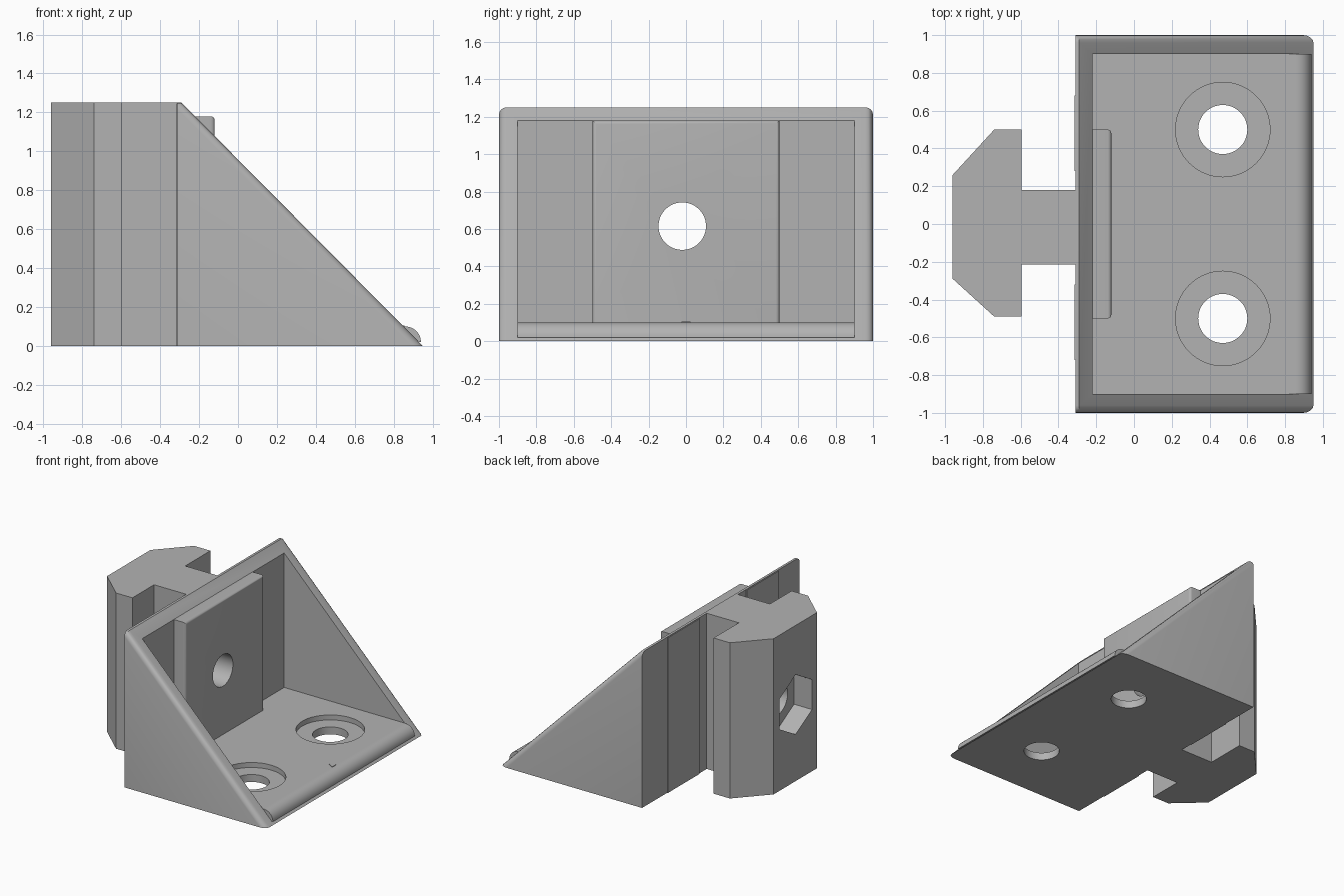
import bpy, bmesh, math
from mathutils import Vector

if "Cube" in bpy.data.objects:
    bpy.data.objects.remove(bpy.data.objects["Cube"])

grey = bpy.data.materials.new("plain grey")
grey.diffuse_color = (0.45, 0.45, 0.45, 1)
grey.use_nodes = True
grey.node_tree.nodes["Principled BSDF"].inputs["Base Color"].default_value = grey.diffuse_color


def prism(name, pts, axis, lo, hi, bevel=None, width=0.03):
    """Extrude a 2D profile along an axis; bevel edges picked by a rule."""
    place = {"x": lambda a, b, t: (t, a, b),
             "y": lambda a, b, t: (a, t, b),
             "z": lambda a, b, t: (a, b, t)}[axis]
    bm = bmesh.new()
    low = [bm.verts.new(place(a, b, lo)) for a, b in pts]
    high = [bm.verts.new(place(a, b, hi)) for a, b in pts]
    bm.faces.new(low)
    bm.faces.new(high)
    n = len(pts)
    for i in range(n):
        j = (i + 1) % n
        bm.faces.new((low[i], low[j], high[j], high[i]))
    bmesh.ops.recalc_face_normals(bm, faces=bm.faces)
    if bevel:
        edges = [e for e in bm.edges if bevel(e.verts[0].co, e.verts[1].co)]
        bmesh.ops.bevel(bm, geom=edges, offset=width, segments=4,
                        profile=0.5, affect='EDGES')
    me = bpy.data.meshes.new(name)
    bm.to_mesh(me)
    bm.free()
    me.materials.append(grey)
    ob = bpy.data.objects.new(name, me)
    bpy.context.collection.objects.link(ob)
    return ob


def ring(cx, cy, r, n, start=0.0):
    return [(cx + r * math.cos(start + 2 * math.pi * i / n),
             cy + r * math.sin(start + 2 * math.pi * i / n)) for i in range(n)]


def rect(a0, a1, b0, b1):
    return [(a0, b0), (a1, b0), (a1, b1), (a0, b1)]


def combine(target, tool, operation):
    bpy.context.view_layer.objects.active = target
    m = target.modifiers.new("bool", 'BOOLEAN')
    m.operation, m.solver, m.object = operation, 'EXACT', tool
    bpy.ops.object.modifier_apply(modifier=m.name)
    bpy.data.objects.remove(tool)


# Wedge body with rounded outer edges along the slope and top
def outer_slope(a, b):
    return (abs(a.y - b.y) < 1e-4 and abs(a.z - b.z) + abs(a.x - b.x) > 1e-4
            and max(a.z, b.z) > 1.2 and abs(a.x - b.x) > 0.01)


body = prism("corner_bracket", [(-0.31, 0), (0.95, 0), (-0.29, 1.25), (-0.31, 1.25)],
             "y", -1, 1, outer_slope, 0.04)
# Hollow inside between the side walls, back wall and floor
combine(body, prism("cavity", rect(-0.22, 1.2, -0.9, 0.9), "z", 0.1, 1.6), 'DIFFERENCE')

# Rounded front lip of the floor
arc = [(0.86 + 0.08 * math.sin(t * math.pi / 16), 0.02 + 0.08 * math.cos(t * math.pi / 16))
       for t in range(9)]
lip = prism("front_lip", [(0.8, 0.02), (0.8, 0.1)] + arc, "y", -0.9, 0.9)
combine(body, lip, 'UNION')

# Raised pad on the back wall
pad = prism("back_pad", rect(-0.25, -0.12, -0.5, 0.5), "z", 0.05, 1.18,
            lambda a, b: a.x > -0.13 and b.x > -0.13 and max(a.z, b.z) > 1, 0.02)
combine(body, pad, 'UNION')

# T-shaped slot key behind the back wall
key = prism("slot_key", [(-0.3, 0.18), (-0.595, 0.18), (-0.595, 0.5), (-0.74, 0.5),
                         (-0.96, 0.26), (-0.96, -0.29), (-0.74, -0.49),
                         (-0.595, -0.49), (-0.595, -0.215), (-0.3, -0.215)], "z", 0, 1.25)
combine(body, key, 'UNION')

# Bolt hole and hexagonal nut pocket through the key
combine(body, prism("bolt_cut", ring(-0.02, 0.615, 0.127, 48), "x", -1.2, 0.2), 'DIFFERENCE')
combine(body, prism("nut_cut", ring(-0.02, 0.615, 0.24, 6, math.pi / 2), "x", -1.2, -0.8),
        'DIFFERENCE')

# Counterbored screw holes in the floor
for y in (-0.5, 0.5):
    combine(body, prism("screw_cut", ring(0.47, y, 0.13, 48), "z", -0.2, 0.4), 'DIFFERENCE')
    combine(body, prism("head_cut", ring(0.47, y, 0.25, 64), "z", 0.06, 0.4), 'DIFFERENCE')

# Smooth the rounded parts, keep sharp edges
bpy.ops.object.select_all(action='DESELECT')
body.select_set(True)
bpy.context.view_layer.objects.active = body
bpy.ops.object.shade_smooth_by_angle(angle=math.radians(30))

# Thin guide rails on the back face
for i, (y0, y1) in enumerate([(-0.72, -0.32), (0.28, 0.68)]):
    prism("guide_rail_%d" % (i + 1), rect(-0.316, -0.309, y0, y1), "z", 0, 1.245)

# Small pointer mark on the floor
prism("floor_pointer", [(0.81, 0), (0.855, -0.025), (0.855, 0.025)], "z", 0.099, 0.104)
